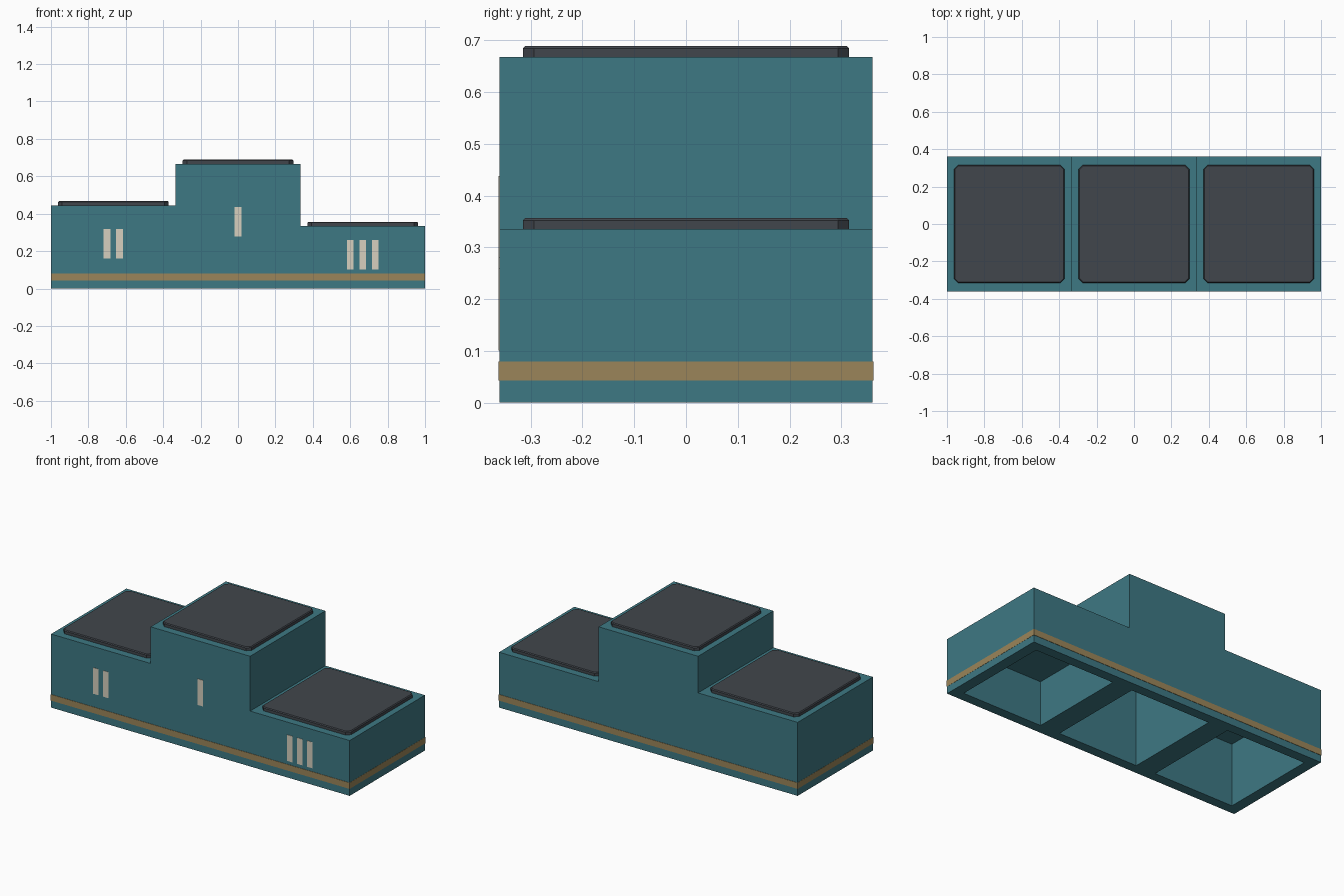
import bpy, bmesh

if "Cube" in bpy.data.objects:
    bpy.data.objects.remove(bpy.data.objects["Cube"])

W, D = 2 / 3, 0.36            # step width, half depth
STEPS = [(-W, 0.445, 2), (0, 0.667, 1), (W, 0.335, 3)]   # centre x, height, bar count
WALL = 0.066


def material(name, rgb):
    m = bpy.data.materials.new(name)
    m.diffuse_color = (*rgb, 1)
    m.use_nodes = True
    m.node_tree.nodes["Principled BSDF"].inputs["Base Color"].default_value = m.diffuse_color
    return m


TEAL = material("teal_paint", (0.048, 0.19, 0.23))
TAN = material("tan_band", (0.33, 0.235, 0.10))
CREAM = material("cream_bars", (0.68, 0.63, 0.52))
RUBBER = material("dark_rubber", (0.053, 0.061, 0.072))


def finish(name, bm, mat):
    bmesh.ops.recalc_face_normals(bm, faces=bm.faces)
    me = bpy.data.meshes.new(name)
    bm.to_mesh(me)
    bm.free()
    me.materials.append(mat)
    ob = bpy.data.objects.new(name, me)
    bpy.context.collection.objects.link(ob)
    return ob


def box(name, x0, x1, y0, y1, z0, z1, mat, corner=0, edge=0):
    """Box with optional chamfered upright corners and top edge."""
    bm = bmesh.new()
    bmesh.ops.create_cube(bm, size=1)
    for v in bm.verts:
        v.co.x = x1 if v.co.x > 0 else x0
        v.co.y = y1 if v.co.y > 0 else y0
        v.co.z = z1 if v.co.z > 0 else z0
    if corner:
        up = [e for e in bm.edges if abs(e.verts[0].co.z - e.verts[1].co.z) > 1e-4]
        bmesh.ops.bevel(bm, geom=up, offset=corner, segments=1, affect='EDGES')
        rim = [e for e in bm.edges if all(abs(v.co.z - z1) < 1e-5 for v in e.verts)]
        bmesh.ops.bevel(bm, geom=rim, offset=edge, segments=1, affect='EDGES')
    return finish(name, bm, mat)


# Stepped body: front silhouette extruded through the depth
left, mid, right = (s[1] for s in STEPS)
profile = [(-1, 0), (1, 0), (1, right), (W / 2, right), (W / 2, mid),
           (-W / 2, mid), (-W / 2, left), (-1, left)]
bm = bmesh.new()
face = bm.faces.new([bm.verts.new((x, -D, z)) for x, z in profile])
ext = bmesh.ops.extrude_face_region(bm, geom=[face])
bmesh.ops.translate(bm, vec=(0, 2 * D, 0),
                    verts=[g for g in ext["geom"] if isinstance(g, bmesh.types.BMVert)])
body = finish("podium_body", bm, TEAL)

for label, (cx, h, count) in zip(("left", "middle", "right"), STEPS):
    # Hollow underside pocket
    half = W / 2 - WALL
    cutter = box(label + "_pocket_cutter", cx - half, cx + half, -D + 0.06, D - 0.06,
                 -0.1, h - WALL, TEAL)
    cutter.hide_render = True
    cutter.hide_set(True)
    mod = body.modifiers.new(label + "_pocket", 'BOOLEAN')
    mod.operation, mod.solver, mod.object = 'DIFFERENCE', 'EXACT', cutter

    # Standing mat on each step
    box(label + "_mat", cx - 0.296, cx + 0.296, -0.315, 0.315, h, h + 0.022,
        RUBBER, corner=0.022, edge=0.005)

    # Upright marker bars on the front
    zc = h * 0.537
    for i in range(count):
        x = cx + (i - (count - 1) / 2) * 0.067
        box(f"{label}_bar_{i + 1}", x - 0.018, x + 0.018, -D - 0.002, -D + 0.004,
            zc - 0.079, zc + 0.079, CREAM)

# Painted band around the base: a thin ring of four strips
T, Z0, Z1 = 0.002, 0.043, 0.08
for s, name in ((-1, "front_band"), (1, "back_band")):
    y = sorted((s * (D + T), s * (D - 0.004)))
    box(name, -1 - T / 2, 1 + T / 2, *y, Z0, Z1, TAN)
for s, name in ((-1, "left_band"), (1, "right_band")):
    x = sorted((s * (1 + T / 2), s * (1 - 0.004)))
    box(name, *x, -D + 0.004, D - 0.004, Z0, Z1, TAN)
